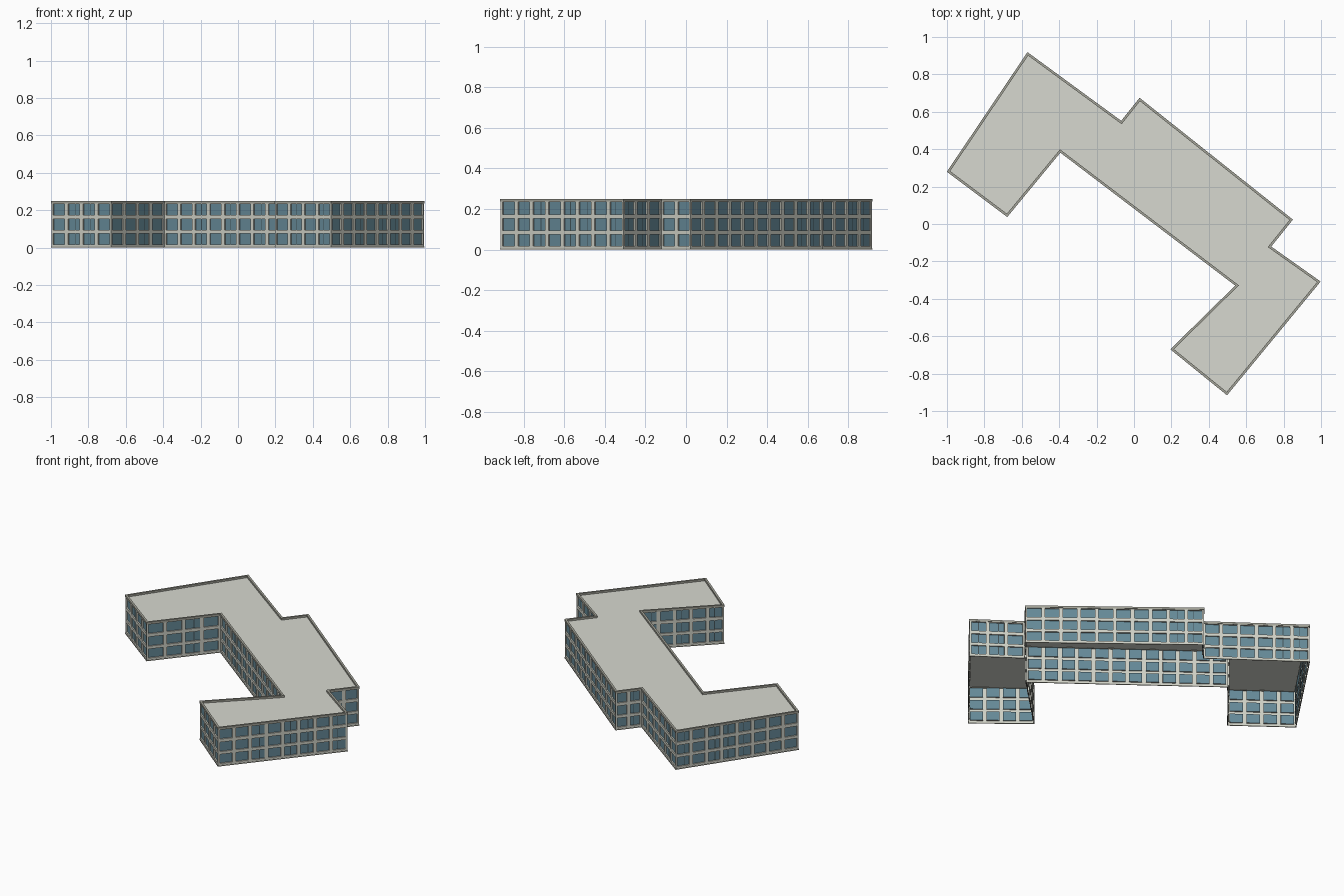
import bpy, bmesh, random
from mathutils import Vector

if "Cube" in bpy.data.objects:
    bpy.data.objects.remove(bpy.data.objects["Cube"])
random.seed(4)

# Footprint, counter-clockwise
PLAN = [Vector(p) for p in [
    (-.998, .28), (-.678, .04), (-.394, .384), (.544, -.329), (.197, -.67), (.497, -.913),
    (.995, -.308), (.731, -.121), (.847, .023), (.03, .672), (-.068, .549), (-.569, .916)]]
N = len(PLAN)
HEIGHT, ROOF = .25, .238
BAY, PIER = .1, .011
FLOORS = [(.018, .076), (.094, .154), (.174, .234)]
RECESS = .008


def material(name, rgb):
    m = bpy.data.materials.new(name)
    m.use_nodes = True
    m.diffuse_color = (*rgb, 1)
    m.node_tree.nodes["Principled BSDF"].inputs["Base Color"].default_value = (*rgb, 1)
    return m


WALL = material("pale stone", (.62, .63, .56))
GLASS = material("blue glass", (.13, .25, .31))
ROOFING = material("grey roofing", (.68, .69, .63))
TRIM = material("grey trim", (.36, .36, .31))
FRAME = material("window frame", (.05, .08, .09))


def finish(bm, name, *mats):
    mesh = bpy.data.meshes.new(name)
    bm.to_mesh(mesh)
    bm.free()
    for m in mats:
        mesh.materials.append(m)
    ob = bpy.data.objects.new(name, mesh)
    bpy.context.collection.objects.link(ob)


def offset(d):
    """Footprint moved outward by d with mitred corners."""
    out = []
    for i, p in enumerate(PLAN):
        a = (p - PLAN[i - 1]).normalized()
        b = (PLAN[(i + 1) % N] - p).normalized()
        na, nb = Vector((a.y, -a.x)), Vector((b.y, -b.x))
        out.append(p + (na + nb) * d / (1 + na.dot(nb)))
    return out


def ring(name, outer, inner, z0, z1, mat):
    """Closed band following the footprint."""
    bm = bmesh.new()
    o, n = offset(outer), offset(inner)
    loops = [[bm.verts.new((p.x, p.y, z)) for p in pts]
             for pts, z in ((o, z0), (o, z1), (n, z1), (n, z0))]
    for k in range(4):
        lo, hi = loops[k], loops[(k + 1) % 4]
        for i in range(N):
            j = (i + 1) % N
            bm.faces.new((lo[i], lo[j], hi[j], hi[i]))
    finish(bm, name, mat)


# Walls with recessed windows, plus slim frame bars in front of some panes
walls, bars = bmesh.new(), bmesh.new()
zs = [0] + [z for floor in FLOORS for z in floor] + [ROOF + .002]
for i, a in enumerate(PLAN):
    b = PLAN[(i + 1) % N]
    length = (b - a).length
    along = (b - a).normalized()
    out = Vector((along.y, -along.x))
    count = max(1, round(length / BAY))
    step = length / count

    def at(u, z, d=0):
        p = a + along * u + out * d
        return (p.x, p.y, z)

    us = [0]
    for k in range(count):
        us += [k * step + PIER, (k + 1) * step - PIER]
    us.append(length)
    grid = [[walls.verts.new(at(u, z)) for z in zs] for u in us]
    panes = []
    for c in range(len(us) - 1):
        # uprights line up through all floors of a bay
        has_bar = random.random() < .45
        u = us[c] + (us[c + 1] - us[c]) * random.choice((.4, .5, .6))
        for r in range(len(zs) - 1):
            f = walls.faces.new((grid[c][r], grid[c + 1][r],
                                 grid[c + 1][r + 1], grid[c][r + 1]))
            if c % 2 and r % 2:
                panes.append(f)
                if has_bar:
                    d = .002 - RECESS
                    bars.faces.new([bars.verts.new(at(*q, d)) for q in (
                        (u - .002, zs[r]), (u + .002, zs[r]),
                        (u + .002, zs[r + 1]), (u - .002, zs[r + 1]))])
    for f in bmesh.ops.extrude_discrete_faces(walls, faces=panes)["faces"]:
        f.material_index = 1
        for v in f.verts:
            v.co -= out.to_3d() * RECESS
finish(walls, "walls_and_windows", WALL, GLASS)
finish(bars, "window_bars", FRAME)

# Flat roof; the shell stays open underneath
roof = bmesh.new()
roof.faces.new([roof.verts.new((p.x, p.y, ROOF)) for p in PLAN])
finish(roof, "roof", ROOFING)

# Parapet and base course
ring("parapet", .002, -.011, ROOF - .001, HEIGHT, TRIM)
ring("base_band", .002, -.002, 0, .005, TRIM)
